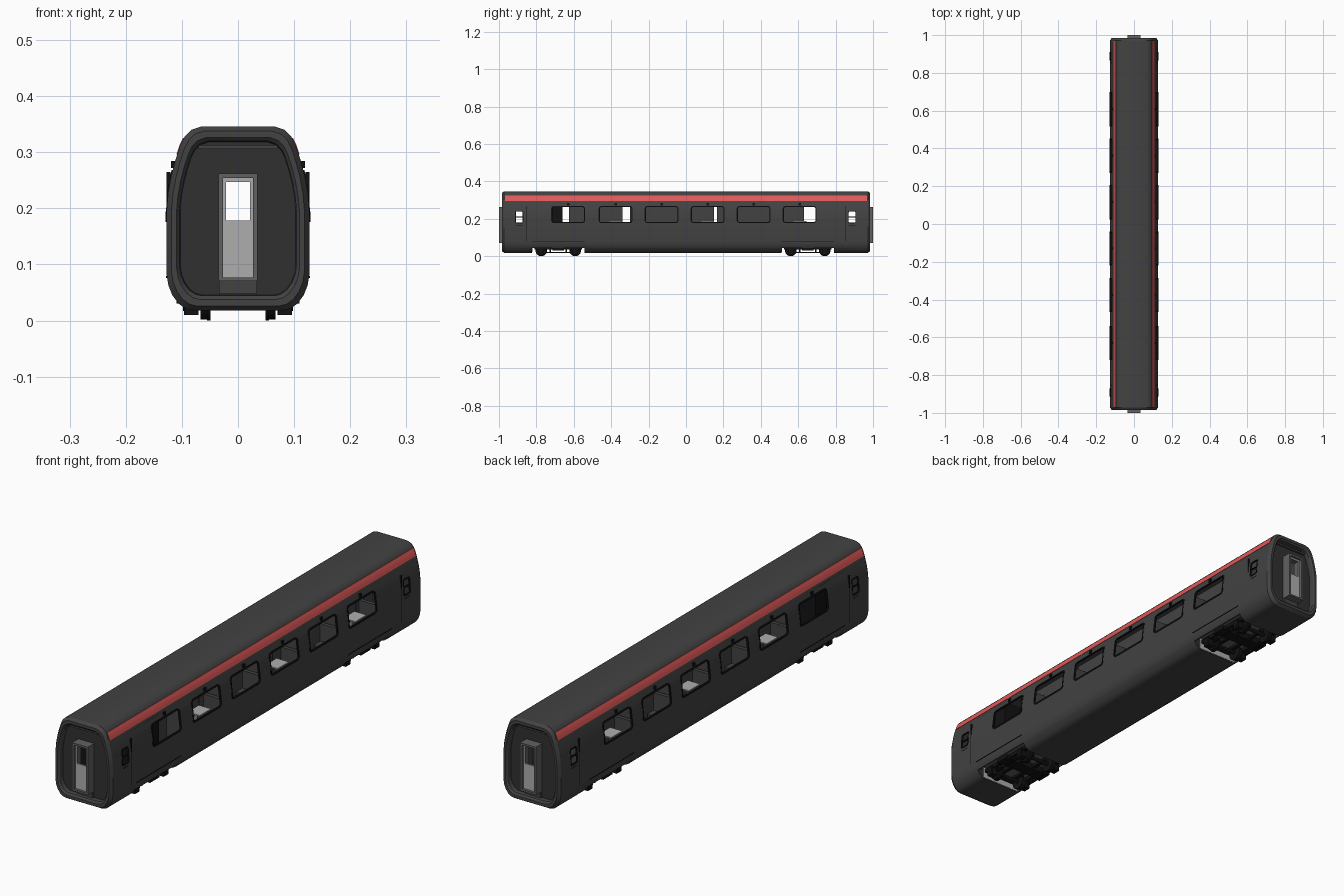
import bpy, bmesh, math
from mathutils import Matrix

if "Cube" in bpy.data.objects:
    bpy.data.objects.remove(bpy.data.objects["Cube"])

def mat(name, c):
    m = bpy.data.materials.new(name)
    m.diffuse_color = (*c, 1)
    m.use_nodes = True
    m.node_tree.nodes["Principled BSDF"].inputs["Base Color"].default_value = m.diffuse_color
    return m

DARK = mat("dark_grey", (0.055, 0.055, 0.055))
PANEL = mat("end_grey", (0.03, 0.03, 0.03))
BLACK = mat("black", (0.006, 0.006, 0.006))
RED = mat("red", (0.75, 0.1, 0.1))
MID = mat("mid_grey", (0.12, 0.12, 0.12))
LIGHT = mat("light_grey", (0.42, 0.42, 0.42))

# Right half of the body cross-section, bottom to top
HALF = [(.080, .018), (.093, .021), (.106, .030), (.117, .045), (.124, .062),
        (.127, .080), (.127, .200), (.1245, .228), (.119, .258), (.111, .288),
        (.103, .312), (.095, .328), (.083, .340), (.065, .346)]
PROFILE = HALF + [(-x, z) for x, z in reversed(HALF)]

def half_width(z):
    for (xa, za), (xb, zb) in zip(HALF, HALF[1:]):
        if za <= z <= zb:
            return xa + (xb - xa) * (z - za) / (zb - za)

def finish(bm, name, m=None, smooth=False):
    bmesh.ops.recalc_face_normals(bm, faces=bm.faces)
    me = bpy.data.meshes.new(name)
    bm.to_mesh(me)
    bm.free()
    ob = bpy.data.objects.new(name, me)
    bpy.context.collection.objects.link(ob)
    if m:
        me.materials.append(m)
    if smooth:
        select(ob)
        bpy.ops.object.shade_smooth_by_angle(angle=math.radians(35))
    return ob

def select(ob):
    bpy.ops.object.select_all(action='DESELECT')
    ob.select_set(True)
    bpy.context.view_layer.objects.active = ob

def loft(bm, rings, closed=False, caps=True):
    rs = [[bm.verts.new(p) for p in r] for r in rings]
    n = len(rs[0])
    pairs = list(zip(rs, rs[1:])) + ([(rs[-1], rs[0])] if closed else [])
    for a, b in pairs:
        for i in range(n):
            bm.faces.new((a[i], a[(i + 1) % n], b[(i + 1) % n], b[i]))
    if caps and not closed:
        bm.faces.new(rs[0])
        bm.faces.new(rs[-1])

def add_box(bm, x0, x1, y0, y1, z0, z1):
    M = Matrix.Translation(((x0 + x1) / 2, (y0 + y1) / 2, (z0 + z1) / 2)) @ \
        Matrix.Diagonal((abs(x1 - x0), abs(y1 - y0), abs(z1 - z0), 1))
    bmesh.ops.create_cube(bm, size=1, matrix=M)

def boxes(name, m, items):
    bm = bmesh.new()
    for b in items:
        add_box(bm, *b)
    return finish(bm, name, m)

def add_cyl(bm, x0, x1, y, z, r, seg=24):
    M = Matrix.Translation(((x0 + x1) / 2, y, z)) @ Matrix.Rotation(math.pi / 2, 4, 'Y')
    bmesh.ops.create_cone(bm, cap_ends=True, segments=seg, radius1=r, radius2=r,
                          depth=abs(x1 - x0), matrix=M)

def rounded(y0, y1, z0, z1, r, n=4):
    pts = []
    for k, (cy, cz) in enumerate([(y1 - r, z1 - r), (y0 + r, z1 - r), (y0 + r, z0 + r), (y1 - r, z0 + r)]):
        for i in range(n + 1):
            a = math.pi / 2 * (k + i / n)
            pts.append((cy + r * math.cos(a), cz + r * math.sin(a)))
    return pts

WINDOWS = [(c - .088, c + .088, .18, .265, .012) for c in (-.63, -.376, -.13, .116, .362, .608)]
PORTS = [(c - .02, c + .02, .178, .24, .006) for c in (-.892, .888)]
BOGIES = (-.683, .651)

# Body shell with a bevelled rim and recessed end walls
ENDS = [(.960, .81, .83), (.978, .82, .84), (.985, .86, .88), (.985, .93, .95), (.972, 1, 1)]
stations = [(-y, a, b) for y, a, b in ENDS] + list(reversed(ENDS))
bm = bmesh.new()
loft(bm, [[(x * a, y, .182 + (z - .182) * b) for x, z in PROFILE] for y, a, b in stations])
body = finish(bm, "body_shell", DARK)
body.data.materials.append(PANEL)
for f in body.data.polygons:
    if len(f.vertices) > 4:
        f.material_index = 1

# Cutter for windows, end doorways and bogie openings
bm = bmesh.new()
for s in (-1, 1):
    for w in WINDOWS + PORTS:
        loft(bm, [[(s * x, y, z) for y, z in rounded(*w)] for x in (.095, .15)])
    add_box(bm, -.031, .031, s * .9, s * 1.1, .075, .257)
for c in BOGIES:
    add_box(bm, -.2, .2, c - .14, c + .14, -.02, .045)
cutter = finish(bm, "opening_cutter")
cutter.hide_render = True

sol = body.modifiers.new("wall", 'SOLIDIFY')
sol.thickness, sol.offset = .004, -1
cut = body.modifiers.new("openings", 'BOOLEAN')
cut.object, cut.operation, cut.solver = cutter, 'DIFFERENCE', 'EXACT'
select(body)
bpy.ops.object.modifier_apply(modifier="wall")
bpy.ops.object.modifier_apply(modifier="openings")
bpy.ops.object.shade_smooth_by_angle(angle=math.radians(30))
bpy.data.objects.remove(cutter)

# Window frames that follow the curved side
def frames(name, wins, t):
    bm = bmesh.new()
    for s in (-1, 1):
        for y0, y1, z0, z1, r in wins:
            o = rounded(y0 - t, y1 + t, z0 - t, z1 + t, r + t)
            i = rounded(y0 + t, y1 - t, z0 + t, z1 - t, max(r - t, .002))
            loft(bm, [[(s * (half_width(z) + d), y, z) for y, z in ring]
                      for ring, d in ((o, -.003), (o, .002), (i, .002), (i, -.005))], closed=True)
    finish(bm, name, BLACK)
frames("window_frames", WINDOWS, .003)
frames("door_window_frames", PORTS, .002)

# Red stripe hugging both sides
bm = bmesh.new()
for s in (-1, 1):
    zs = (.296, .304, .312, .318, .325)
    sec = [(half_width(z) + .0015, z) for z in zs] + [(half_width(z) - .002, z) for z in reversed(zs)]
    loft(bm, [[(s * x, y, z) for x, z in sec] for y in (-.968, .968)])
finish(bm, "side_stripe", RED, True)

# Small side fittings: lamps, door handles, window bars, door seams, skirt edges
lamps, bars, seams = [], [], []
for s in (-1, 1):
    for w in WINDOWS:
        c = (w[0] + w[1]) / 2
        lamps.append((s * .11, s * .119, c - .006, c + .006, .272, .284))
    for w in PORTS:
        bars.append((s * .119, s * .1255, w[0], w[1], .207, .211))
        seams.append((s * .12, s * .1275, w[0] + .002, w[1] - .002, .164, .167))
    for e in (-1, 1):
        seams.append((s * .12, s * .1275, e * .853, e * .855, .080, .265))
    for c in BOGIES:
        seams.append((s * .12, s * .1280, c - .14, c + .14, .076, .079))
boxes("side_lamps", BLACK, lamps)
boxes("door_window_bars", BLACK, bars)
boxes("door_seams_and_skirt_edges", BLACK, seams)

# Gangway frames and end doors
frame, door, sill = [], [], []
for e in (-1, 1):
    a, b = e * .955, e * 1.0
    frame += [(-.035, -.027, a, b, .070, .262), (.027, .035, a, b, .070, .262),
              (-.027, .027, a, b, .254, .262), (-.027, .027, a, b, .070, .077)]
    a, b = e * .983, e * .989
    door += [(-.027, .027, a, b, .077, .178), (-.027, .027, a, b, .247, .254),
             (-.027, -.021, a, b, .178, .247), (.021, .027, a, b, .178, .247)]
    sill.append((-.034, .034, e * .955, e * .968, .047, .070))
boxes("gangway_frames", MID, frame)
boxes("end_doors", LIGHT, door)
boxes("door_sills", DARK, sill)
boxes("end_top_trim", DARK, [(-.07, .07, e * .955, e * .968, .306, .313) for e in (-1, 1)])

# Interior: floor, corridor walls with gaps, cross walls, tables, seats
boxes("floor", MID, [(-.119, .119, -.955, .955, .068, .075)])
runs = [(-.625, -.34), (-.30, .15), (.165, .63), (.695, .84)]
walls, tables, seats = [], [], []
for s in (-1, 1):
    walls += [(s * .034, s * .037, a, b, .075, .315) for a, b in runs]
    walls += [(s * .037, s * .114, y, y + .004, .075, .268)
              for y in (-.505, -.255, -.01, .237, .483, .80)]
    for k, w in enumerate(WINDOWS[1:]):
        c = (w[0] + w[1]) / 2
        if k % 2 == 0:
            tables.append((s * .065, s * .119, c - .035, c + .035, .182, .187))
        for d in (-1, 1):
            seats += [(s * .04, s * .114, c + d * .06, c + d * .11, .075, .13),
                      (s * .04, s * .114, c + d * .10, c + d * .115, .13, .20)]
boxes("interior_walls", DARK, walls)
boxes("tables", LIGHT, tables)
boxes("seats", DARK, seats)
boxes("washroom", BLACK, [(s * .032, s * .112, -.84, -.66, .075, .285) for s in (-1, 1)])

# Bogie wells
boxes("bogie_wells", LIGHT, [(-.088, .088, c + d * .139, c + d * .143, .022, .07)
                             for c in BOGIES for d in (-1, 1)])

# Bogies: wheelsets and frames
for n, c in zip(("front", "rear"), BOGIES):
    bm = bmesh.new()
    for d in (-1, 1):
        y = c + d * .091
        add_cyl(bm, -.095, .095, y, .031, .007, 12)
        for s in (-1, 1):
            add_cyl(bm, s * .053, s * .067, y, .030, .028)
            add_cyl(bm, s * .049, s * .055, y, .031, .031)
            add_cyl(bm, s * .076, s * .098, y, .031, .014, 16)
    finish(bm, n + "_wheelsets", BLACK, True)
    parts = [(-.085, .085, c - .025, c + .025, .030, .055)]
    for s in (-1, 1):
        parts += [(s * .074, s * .092, c - .125, c + .125, .036, .052),
                  (s * .080, s * .110, c - .030, c + .030, .030, .044),
                  (s * .078, s * .084, c - .065, c + .065, .018, .022)]
        for d in (-1, 1):
            parts += [(s * .070, s * .096, c + d * .076, c + d * .106, .010, .045),
                      (s * .078, s * .086, c + d * .040, c + d * .048, .018, .040),
                      (s * .025, s * .040, c - .1, c + .1, .036, .048),
                      (-.07, .07, c + d * .118, c + d * .127, .036, .050)]
    boxes(n + "_bogie_frame", BLACK, parts)
